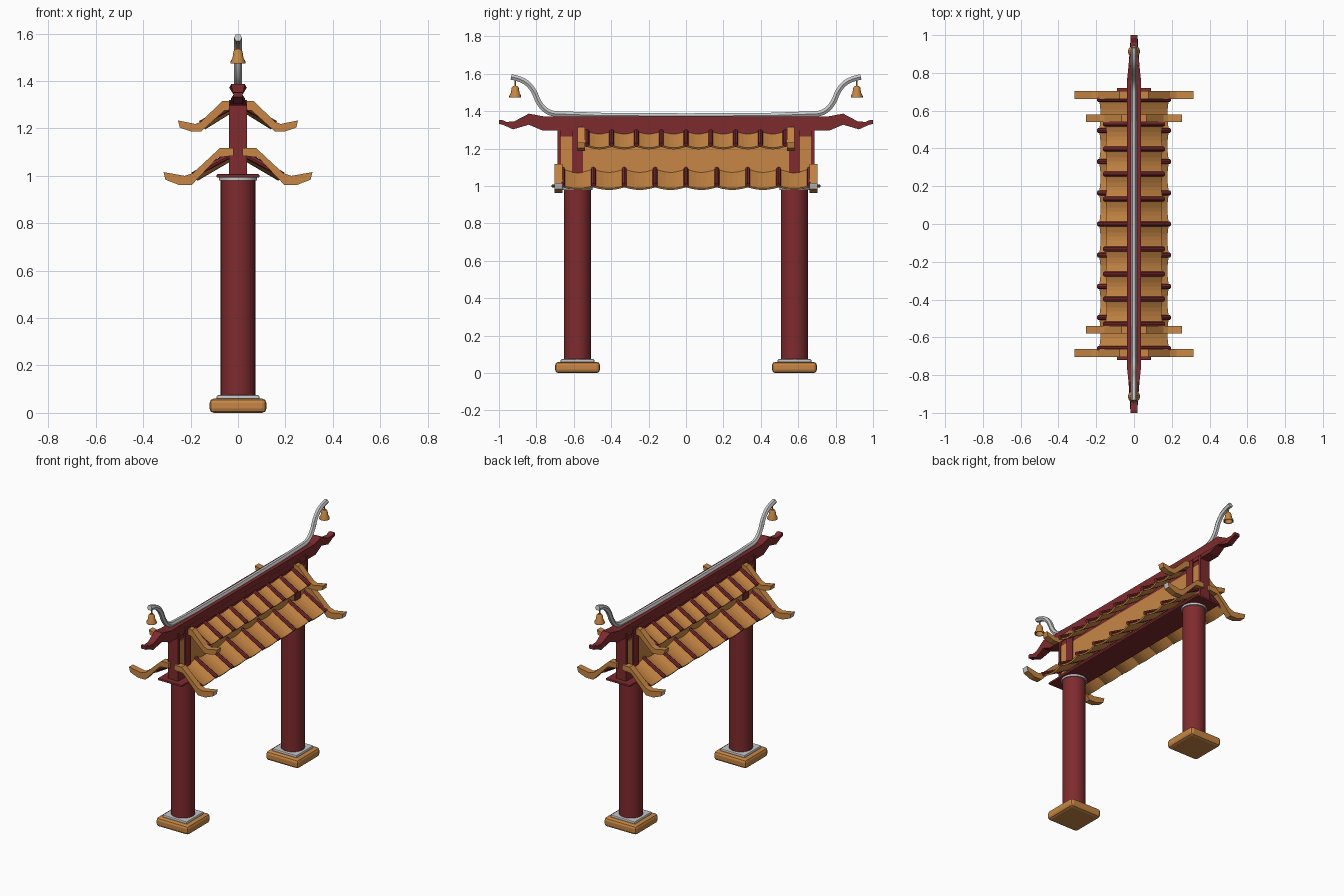
import bpy, bmesh, math
from mathutils import Vector

if "Cube" in bpy.data.objects:
    bpy.data.objects.remove(bpy.data.objects["Cube"])


def material(name, rgb):
    m = bpy.data.materials.new(name)
    m.diffuse_color = (*rgb, 1)
    m.use_nodes = True
    m.node_tree.nodes["Principled BSDF"].inputs["Base Color"].default_value = m.diffuse_color
    return m


RED = material("dark red paint", (0.21, 0.024, 0.027))
GOLD = material("ochre tile", (0.57, 0.24, 0.058))
GREY = material("pale grey stone", (0.57, 0.57, 0.57))


def finish(name, bm, *mats, smooth=False):
    bmesh.ops.recalc_face_normals(bm, faces=bm.faces)
    me = bpy.data.meshes.new(name)
    bm.to_mesh(me)
    bm.free()
    ob = bpy.data.objects.new(name, me)
    bpy.context.collection.objects.link(ob)
    for m in mats:
        me.materials.append(m)
    if smooth:
        bpy.ops.object.select_all(action='DESELECT')
        ob.select_set(True)
        bpy.context.view_layer.objects.active = ob
        bpy.ops.object.shade_smooth_by_angle(angle=math.radians(35))
    return ob


def box(name, x, y, z, mat, bevel=0):
    """Box from (min, max) ranges."""
    bm = bmesh.new()
    bmesh.ops.create_cube(bm, size=1)
    for v in bm.verts:
        v.co = [(a + b) / 2 + c * (b - a) for (a, b), c in zip((x, y, z), v.co)]
    if bevel:
        bmesh.ops.bevel(bm, geom=bm.edges[:], offset=bevel, segments=2,
                        profile=0.5, affect='EDGES')
    return finish(name, bm, mat)


def prism(points, direction):
    """Outline of 3D points extruded along a direction."""
    bm = bmesh.new()
    f = bm.faces.new([bm.verts.new(p) for p in points])
    r = bmesh.ops.extrude_face_region(bm, geom=[f])
    bmesh.ops.translate(bm, vec=direction,
                        verts=[v for v in r['geom'] if isinstance(v, bmesh.types.BMVert)])
    return bm


def rod(name, a, b, r1, r2, mat, sides, smooth=False):
    """Cylinder or cone between two points."""
    a, b = Vector(a), Vector(b)
    bm = bmesh.new()
    bmesh.ops.create_cone(bm, cap_ends=True, segments=sides, radius1=r1, radius2=r2,
                          depth=(b - a).length)
    rot = (b - a).to_track_quat('Z', 'Y')
    for v in bm.verts:
        v.co = rot @ v.co + (a + b) / 2
    return finish(name, bm, mat, smooth=smooth)


def lathe(name, profile, y, mat, n=16):
    bm = bmesh.new()
    vs = [bm.verts.new((r, y, z)) for r, z in profile]
    es = [bm.edges.new(p) for p in zip(vs, vs[1:])]
    bmesh.ops.spin(bm, geom=vs + es, cent=(0, y, 0), axis=(0, 0, 1),
                   angle=2 * math.pi, steps=n)
    bmesh.ops.remove_doubles(bm, verts=bm.verts, dist=1e-4)
    return finish(name, bm, mat, smooth=True)


# Columns with their bases
for s in (-1, 1):
    y = 0.58 * s
    box("column_base", (-.12, .12), (y - .12, y + .12), (0, .06), GOLD, .018)
    box("column_plinth", (-.09, .09), (y - .09, y + .09), (.055, .075), GREY, .006)
    rod("column", (0, y, .07), (0, y, .985), .073, .073, RED, 32, True)
    rod("column_collar", (0, y, .98), (0, y, .995), .08, .08, GREY, 32, True)

# Lintel plate, wall and its framed panels
box("lintel_plate", (-.09, .09), (-.72, .72), (.993, 1.007), RED, .004)
box("wall", (-.028, .028), (-.68, .68), (1, 1.33), RED)
box("centre_panel", (-.033, .033), (-.55, .55), (1.07, 1.25), GOLD)
box("lower_rail", (-.038, .038), (-.68, .68), (1, 1.06), RED)
for s in (-1, 1):
    box("end_panel", (-.033, .033), sorted((s * .61, s * .67)), (1.03, 1.265), GOLD)
    for y in (.58, .677):
        w = .03 if y < .6 else .009
        box("wall_post", (-.038, .038), (s * y - w, s * y + w), (1, 1.32), RED)

# Top beam with upturned, tapering tails
top = [(.76, 1.372), (.84, 1.387), (.92, 1.345), (.96, 1.343), (.985, 1.354), (1, 1.352)]
low = [(1, 1.332), (.975, 1.326), (.925, 1.303), (.84, 1.328), (.77, 1.298)]
half = top + low
outline = [(-.037, y, z) for y, z in half] + [(-.037, -y, z) for y, z in reversed(half)]
bm = prism(outline, (.074, 0, 0))
for v in bm.verts:
    v.co.x *= 1 - .5 * min(1, max(0, (abs(v.co.y) - .76) / .18))
finish("top_beam", bm, RED)

# Grey ridge with swept-up ends
path = [(.935, 1.583), (.90, 1.575), (.85, 1.55), (.815, 1.508), (.785, 1.445),
        (.745, 1.402), (.70, 1.386)]
path = path + [(-y, z) for y, z in reversed(path)]
cu = bpy.data.curves.new("ridge", 'CURVE')
cu.dimensions = '3D'
cu.bevel_depth, cu.bevel_resolution, cu.use_fill_caps = .017, 1, True
cu.resolution_u = 4
sp = cu.splines.new('BEZIER')
sp.bezier_points.add(len(path) - 1)
for p, (y, z) in zip(sp.bezier_points, path):
    p.co = (0, y, z)
    p.handle_left_type = p.handle_right_type = 'AUTO'
cu.materials.append(GREY)
ridge = bpy.data.objects.new("ridge", cu)
bpy.context.collection.objects.link(ridge)
bpy.ops.object.select_all(action='DESELECT')
ridge.select_set(True)
bpy.context.view_layer.objects.active = ridge
bpy.ops.object.convert(target='MESH')
bpy.ops.object.shade_smooth_by_angle(angle=math.radians(50))

# Hanging bells
for s in (-1, 1):
    y = .913 * s
    rod("bell_hanger", (0, y, 1.525), (0, y, 1.575), .005, .005, GOLD, 8)
    lathe("bell", [(0, 1.536), (.012, 1.535), (.019, 1.525), (.023, 1.498), (.032, 1.482),
                   (.032, 1.474), (.026, 1.474), (.018, 1.5), (0, 1.52)], y, GOLD)


def roof(name, inner, outer, spacing, end_y, arm, tip_grey):
    """Sagging tile bays, ribs and curved end arms on both slopes."""
    (x0, z0), (x1, z1) = inner, outer
    slope = Vector((x1 - x0, 0, z1 - z0))
    up = Vector((-slope.z, 0, slope.x)).normalized()
    for s in (-1, 1):
        for i in range(-4, 4):
            arc = []
            for k in range(7):
                t = k / 6
                p = Vector((x0, (i + t) * spacing, z0)) - up * (.016 * math.sin(math.pi * t))
                arc.append(p)
            pts = arc + [p - up * .011 for p in reversed(arc)]
            bm = prism(pts, slope)
            for v in bm.verts:
                v.co.x *= s
            finish(name + "_tiles", bm, GOLD)
        for i in range(-4, 5):
            y = i * spacing
            rod(name + "_rib", (s * (x0 - .01), y, z0 + .002),
                (s * (x1 + .005), y, z1 + .001), .013, .013, RED, 8)
        for e in (-1, 1):
            bm = prism([(s * x, e * end_y - .021, z) for x, z in arm], (0, .042, 0))
            bm.normal_update()
            if tip_grey:
                for f in bm.faces:
                    if len(f.verts) == 4 and min(abs(v.co.x) for v in f.verts) > .3:
                        f.material_index = 1
            finish(name + "_end_arm", bm, GOLD, GREY)


roof("lower_roof", (.035, 1.09), (.185, 1.002), .165, .682,
     [(.02, 1.118), (.076, 1.118), (.19, 1.012), (.225, 1.0), (.314, 1.016),
      (.306, .984), (.25, .962), (.195, .962), (.085, 1.078), (.02, 1.085)], True)
roof("upper_roof", (.035, 1.292), (.153, 1.219), .1325, .56,
     [(.02, 1.316), (.067, 1.316), (.155, 1.229), (.18, 1.219), (.253, 1.234),
      (.246, 1.204), (.2, 1.188), (.155, 1.188), (.058, 1.275), (.02, 1.28)], False)
